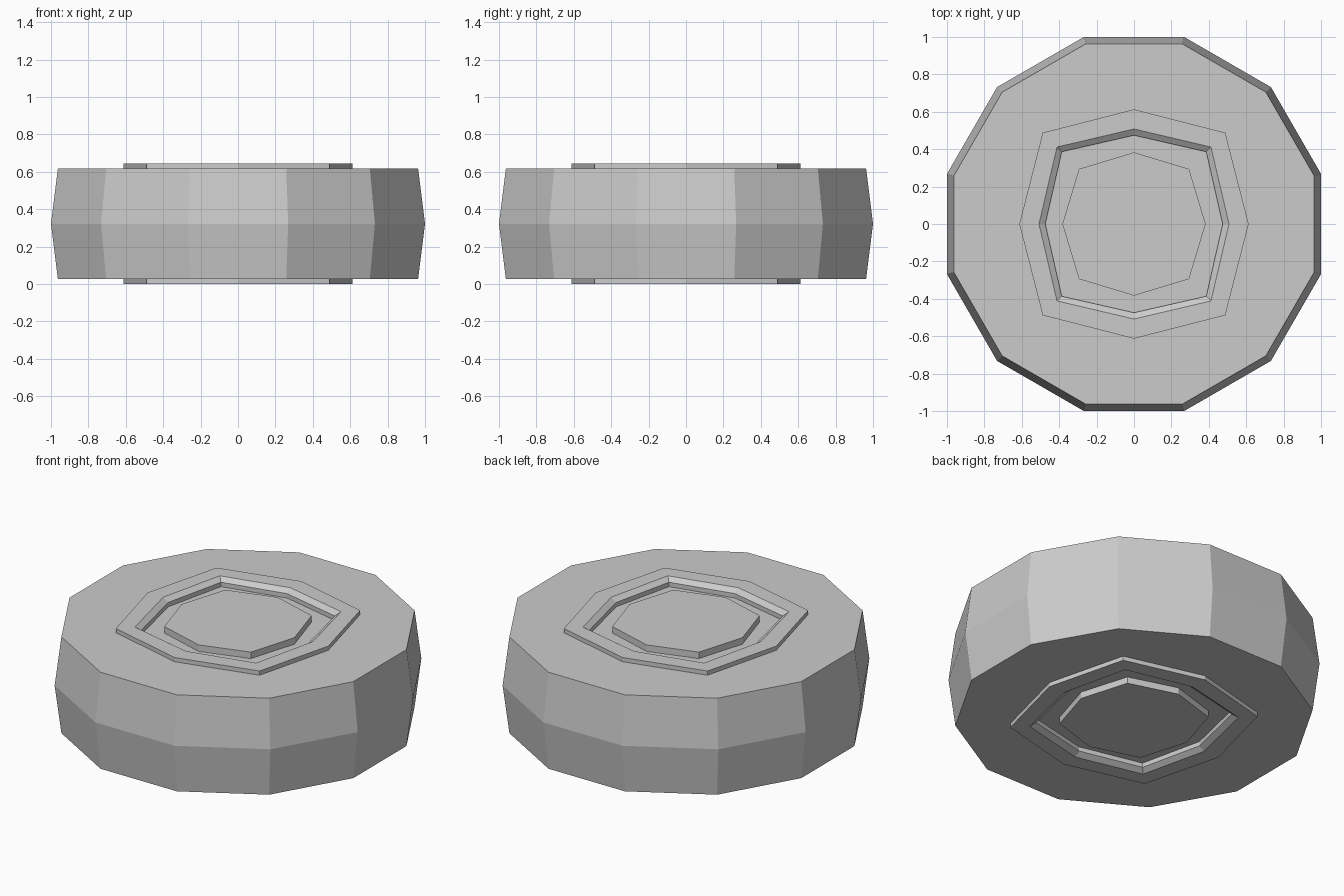
import bpy, bmesh
from math import cos, sin, pi, radians

if "Cube" in bpy.data.objects:
    bpy.data.objects.remove(bpy.data.objects["Cube"])

MID = 0.322  # height of the wheel's middle plane


def loft(name, rings, sides, turn=0.0, cap=False):
    """Join polygon rings (even radius, odd radius, z); optionally fill the last."""
    bm = bmesh.new()
    loops = []
    for r_even, r_odd, z in rings:
        loop = []
        for i in range(sides):
            a = turn + 2 * pi * i / sides
            r = r_odd if i % 2 else r_even
            loop.append(bm.verts.new((r * cos(a), r * sin(a), z)))
        loops.append(loop)
    for lo, hi in zip(loops, loops[1:]):
        for i in range(sides):
            j = (i + 1) % sides
            bm.faces.new((lo[i], lo[j], hi[j], hi[i]))
    if cap:
        bm.faces.new(loops[-1])
    mesh = bpy.data.meshes.new(name)
    bm.to_mesh(mesh)
    bm.free()
    obj = bpy.data.objects.new(name, mesh)
    obj.location.z = MID
    bpy.context.collection.objects.link(obj)
    return obj


def mirror_z(obj):
    mod = obj.modifiers.new("both_sides", 'MIRROR')
    mod.use_axis = (False, False, True)
    mod.use_clip = True


# Tyre: twelve-sided, bulging tread, flat sidewalls open under the hub
k = 1 / cos(radians(15))
tyre = loft("tyre", [(k, k, 0), (0.963 * k, 0.963 * k, 0.296),
                     (0.59, 0.59, 0.296)], 12, radians(15))
mirror_z(tyre)

# Hub ring: raised octagonal rim, bevelled lip, recessed floor
ring = loft("hub_ring", [(0.613, 0.69, 0.296), (0.613, 0.69, 0.322),
                         (0.508, 0.582, 0.322), (0.474, 0.546, 0.299),
                         (0.474, 0.546, 0.272), (0.383, 0.416, 0.272)], 8)
mirror_z(ring)

# Hub cap: raised octagonal centre
hub_cap = loft("hub_cap", [(0.383, 0.416, 0.272), (0.383, 0.416, 0.312)], 8, cap=True)
mirror_z(hub_cap)
